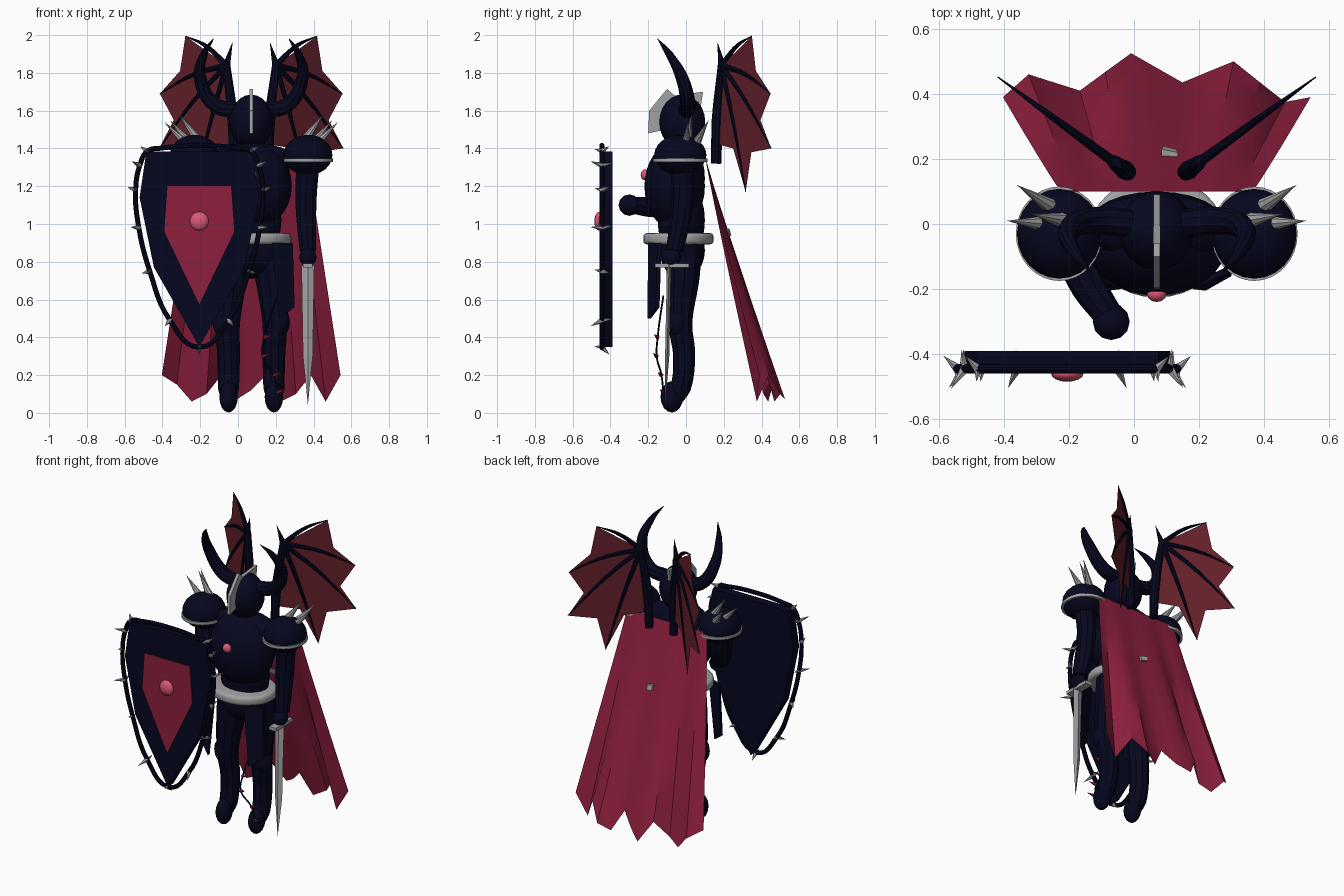
import bpy, bmesh, math
from mathutils import Vector, Matrix

old = bpy.data.objects.get("Cube")
if old:
    bpy.data.objects.remove(old, do_unlink=True)

CX = 0.07          # body centre line
SX = -0.205        # shield centre line


def colour(name, rgb):
    m = bpy.data.materials.new(name)
    m.use_nodes = True
    m.diffuse_color = (*rgb, 1)
    m.node_tree.nodes["Principled BSDF"].inputs["Base Color"].default_value = (*rgb, 1)
    return m


NAVY = colour("dark navy armour", (0.0018, 0.0022, 0.0135))
STEEL = colour("steel grey", (0.36, 0.36, 0.37))
CRIMSON = colour("crimson cloth", (0.27, 0.014, 0.048))
MAROON = colour("maroon membrane", (0.125, 0.014, 0.023))
PINK = colour("pink gem", (0.72, 0.10, 0.18))


def finish(ob, mat, smooth=True):
    ob.data.materials.clear()
    ob.data.materials.append(mat)
    bpy.ops.object.select_all(action='DESELECT')
    ob.select_set(True)
    bpy.context.view_layer.objects.active = ob
    if ob.type == 'CURVE':
        bpy.ops.object.convert(target='MESH')
        ob = bpy.context.object
    if smooth:
        bpy.ops.object.shade_smooth_by_angle(angle=math.radians(35))
    return ob


def from_bmesh(name, bm, mat, smooth=True):
    me = bpy.data.meshes.new(name)
    bm.to_mesh(me)
    bm.free()
    ob = bpy.data.objects.new(name, me)
    bpy.context.collection.objects.link(ob)
    return finish(ob, mat, smooth)


def ball(name, centre, radii, mat, seg=24):
    bm = bmesh.new()
    bmesh.ops.create_uvsphere(bm, u_segments=seg, v_segments=seg // 2, radius=1,
                              matrix=Matrix.Translation(centre) @ Matrix.Diagonal((*radii, 1)))
    return from_bmesh(name, bm, mat)


def disc(name, centre, radii, depth, mat, bevel=0.0):
    bm = bmesh.new()
    bmesh.ops.create_cone(bm, cap_ends=True, segments=32, radius1=1, radius2=1, depth=depth,
                          matrix=Matrix.Translation(centre) @ Matrix.Diagonal((*radii, 1, 1)))
    if bevel:
        rims = [e for e in bm.edges if abs(e.verts[0].co.z - e.verts[1].co.z) < 1e-4]
        bmesh.ops.bevel(bm, geom=rims, offset=bevel, segments=3, affect='EDGES', profile=0.5)
    return from_bmesh(name, bm, mat)


def tube(name, points, radii, mat, closed=False):
    cu = bpy.data.curves.new(name, 'CURVE')
    cu.dimensions = '3D'
    cu.bevel_depth = 1
    cu.bevel_resolution = 3
    cu.resolution_u = 6
    cu.use_fill_caps = True
    sp = cu.splines.new('BEZIER')
    sp.bezier_points.add(len(points) - 1)
    sp.use_cyclic_u = closed
    for bp, p, r in zip(sp.bezier_points, points, radii):
        bp.co, bp.radius = p, r
        bp.handle_left_type = bp.handle_right_type = 'AUTO'
    ob = bpy.data.objects.new(name, cu)
    bpy.context.collection.objects.link(ob)
    return finish(ob, mat)


def spike(name, base, tip, r, mat, seg=8):
    base, tip = Vector(base), Vector(tip)
    d = tip - base
    bm = bmesh.new()
    bmesh.ops.create_cone(bm, cap_ends=True, segments=seg, radius1=r, radius2=0, depth=d.length,
                          matrix=Matrix.Translation((base + tip) / 2) @ d.to_track_quat('Z', 'Y').to_matrix().to_4x4())
    return from_bmesh(name, bm, mat)


def plate(name, points, push, mat):
    bm = bmesh.new()
    f = bm.faces.new([bm.verts.new(p) for p in points])
    ext = bmesh.ops.extrude_face_region(bm, geom=[f], use_keep_orig=True)
    bmesh.ops.translate(bm, vec=push, verts=[v for v in ext["geom"] if isinstance(v, bmesh.types.BMVert)])
    bmesh.ops.recalc_face_normals(bm, faces=bm.faces)
    return from_bmesh(name, bm, mat, False)


# head, crest and torso
ball("helmet", (CX, -0.02, 1.54), (0.115, 0.122, 0.145), NAVY)
crest = [(-0.2, 1.48), (-0.195, 1.6), (-0.1, 1.715), (-0.06, 1.68), (0.09, 1.7), (0.075, 1.6), (-0.02, 1.6), (-0.11, 1.5)]
plate("helmet_crest", [(CX - 0.01, y, z) for y, z in crest], (0.02, 0, 0), STEEL)
ball("collar", (CX, -0.01, 1.35), (0.22, 0.1, 0.08), NAVY)
ball("chest", (CX, -0.06, 1.2), (0.215, 0.16, 0.23), NAVY, 32)
ball("upper_back", (CX, 0.0, 1.24), (0.21, 0.1, 0.19), NAVY)
ball("abdomen", (CX, -0.025, 1.02), (0.16, 0.125, 0.22), NAVY)
ball("pelvis", (CX, -0.02, 0.86), (0.18, 0.12, 0.15), NAVY)
ball("chest_gem", (CX, -0.215, 1.26), (0.03, 0.025, 0.03), PINK, 12)
disc("belt", (CX, -0.04, 0.922), (0.212, 0.186), 0.06, STEEL, 0.02)
plate("back_clasp", [(0.085, 0.205, 0.975), (0.135, 0.195, 0.965), (0.13, 0.205, 0.935), (0.09, 0.215, 0.94)], (0, 0.025, 0), STEEL)

# parts repeated on both sides
WING_EDGE = [(0.63, 1.995), (0.7, 1.81), (0.96, 1.69), (0.78, 1.55), (0.97, 1.4),
             (0.62, 1.38), (0.52, 1.17), (0.3, 1.4), (0.05, 1.42)]
for side, label in ((1, "left"), (-1, "right")):
    def at(dx, y, z):
        return (CX + side * dx, y, z)

    def wing(s, z):
        return at(0.09 + 0.41 * s, 0.16 + 0.3 * s, z)

    tube(label + "_horn", [at(0.07, 0, 1.6), at(0.19, 0.01, 1.63), at(0.27, -0.02, 1.77), at(0.25, -0.09, 1.9), at(0.2, -0.15, 1.98)],
         [0.045, 0.042, 0.034, 0.02, 0.002], NAVY)

    # shoulder guard with rim and spikes
    ball(label + "_shoulder", at(0.3, -0.03, 1.365), (0.13, 0.138, 0.107), NAVY)
    disc(label + "_shoulder_rim", at(0.3, -0.03, 1.337), (0.133, 0.145), 0.018, STEEL)
    for base, tip in (((0.34, 0.0, 1.42), (0.46, 0.01, 1.54)), ((0.32, 0.05, 1.42), (0.43, 0.12, 1.55)),
                      ((0.28, 0.01, 1.44), (0.385, 0.03, 1.585))):
        spike(label + "_shoulder_spike", at(*base), at(*tip), 0.026, STEEL)

    # leg, knee and hip plate
    tube(label + "_leg", [at(0.09, -0.01, 0.9), at(0.11, -0.015, 0.72), at(0.125, -0.03, 0.47), at(0.12, -0.01, 0.3),
                          at(0.12, -0.03, 0.13), at(0.12, -0.08, 0.03)],
         [0.1, 0.09, 0.065, 0.06, 0.056, 0.025], NAVY)
    ball(label + "_foot", at(0.12, -0.075, 0.085), (0.049, 0.06, 0.083), NAVY, 16)
    ball(label + "_knee", at(0.14, -0.045, 0.48), (0.065, 0.055, 0.085), NAVY, 16)
    plate(label + "_hip_plate", [at(0.11, -0.2, 0.9), at(0.22, -0.15, 0.9), at(0.23, -0.16, 0.56), at(0.15, -0.205, 0.5)],
          (0, 0.02, 0), NAVY)

    # wing: arm, claw, finger bones and membrane
    joint = wing(0.1, 1.84)
    tube(label + "_wing_arm", [wing(0, 1.32), wing(0.02, 1.55), joint], [0.027, 0.03, 0.022], NAVY)
    spike(label + "_wing_claw", joint, wing(0.02, 1.965), 0.02, NAVY)
    for s, z in WING_EDGE[0:7:2]:
        mid = wing((s + 0.1) / 2, (z + 1.84) / 2 + 0.025)
        tube(label + "_wing_finger", [joint, mid, wing(s, z)], [0.016, 0.011, 0.002], NAVY)
    bm = bmesh.new()
    hub = bm.verts.new(joint)
    edge = [bm.verts.new(wing(s, z)) for s, z in WING_EDGE]
    for a, b in zip(edge, edge[1:]):
        bm.faces.new((hub, a, b))
    from_bmesh(label + "_wing_membrane", bm, MAROON, False)

# left arm holding the sword
tube("left_arm", [(0.37, -0.02, 1.34), (0.36, -0.02, 1.1), (0.37, -0.06, 0.86)], [0.065, 0.058, 0.046], NAVY)
ball("left_hand", (0.37, -0.08, 0.825), (0.046, 0.055, 0.05), NAVY, 12)
plate("sword_guard", [(0.345, -0.165, 0.77), (0.395, -0.165, 0.77), (0.395, 0.015, 0.77), (0.345, 0.015, 0.77)], (0, 0, 0.022), STEEL)
bm = bmesh.new()
tip = bm.verts.new((0.37, -0.11, 0.04))
rings = [[bm.verts.new((0.37 + w * u, -0.09 + 0.011 * v - (0.78 - z) * 0.02, z)) for u, v in ((1, 0), (0, 1), (-1, 0), (0, -1))]
         for z, w in ((0.78, 0.034), (0.3, 0.026))]
bm.faces.new(rings[0])
for i in range(4):
    j = (i + 1) % 4
    bm.faces.new((rings[0][i], rings[0][j], rings[1][j], rings[1][i]))
    bm.faces.new((rings[1][i], rings[1][j], tip))
bmesh.ops.recalc_face_normals(bm, faces=bm.faces)
from_bmesh("sword_blade", bm, STEEL, False)

# right arm reaching towards the shield
tube("right_upper_arm", [(-0.23, -0.02, 1.34), (-0.215, -0.04, 1.2), (-0.19, -0.09, 1.09)], [0.065, 0.06, 0.056], NAVY)
tube("right_forearm", [(-0.2, -0.06, 1.09), (-0.14, -0.19, 1.09), (-0.08, -0.28, 1.1)], [0.06, 0.055, 0.045], NAVY)
ball("right_hand", (-0.07, -0.3, 1.1), (0.057, 0.057, 0.057), NAVY, 12)


# shield: board, inlay, gem, round rim and spikes
def both_sides(half, y):
    pts = [(SX + dx, y, z) for dx, z in half]
    return pts + [(SX - dx, y, z) for dx, z in reversed(half) if dx > 0]


plate("shield_board", both_sides([(0.28, 1.385), (0.316, 1.14), (0.24, 0.77), (0, 0.35)], -0.39), (0, -0.06, 0), NAVY)
plate("shield_inlay", both_sides([(0.168, 1.2), (0.185, 0.96), (0, 0.575)], -0.45), (0, -0.007, 0), CRIMSON)
ball("shield_gem", (SX, -0.46, 1.015), (0.05, 0.025, 0.05), PINK, 16)
rim = both_sides([(0, 1.415), (0.2, 1.402), (0.275, 1.385), (0.315, 1.31), (0.337, 1.18), (0.32, 0.98),
                  (0.262, 0.75), (0.155, 0.49), (0, 0.348)], -0.445)
tube("shield_rim", rim, [0.014] * len(rim), NAVY, True)
for i, p in enumerate(rim[2:-1]):
    base = Vector(p)
    out = Vector((base.x - SX, 0, (base.z - 1.0) * 0.4)).normalized()
    lean = -0.06 if i % 2 else 0.04
    spike("shield_spike", base, base + out * 0.045 + Vector((0, lean, 0.005)), 0.016, STEEL, 6)
    spike("shield_front_spike", base, base + out * 0.005 + Vector((0, -lean, 0.01)), 0.013, STEEL, 6)

# thorny lash hanging beside the left leg
lash = [(0.21, -0.12, 0.62), (0.14, -0.15, 0.4), (0.13, -0.155, 0.3), (0.19, -0.13, 0.2), (0.21, -0.12, 0.11)]
tube("thorn_lash", lash, [0.005] * 5, NAVY)
for x, y, z in lash[1:]:
    spike("lash_thorn", (x, y, z), (x + 0.045, y - 0.02, z + 0.015), 0.012, CRIMSON, 5)

# cape: evenly spaced pleats widen from the shoulders to a jagged hem
HEM_Y = [0.39, 0.46, 0.435, 0.41, 0.468, 0.525, 0.48, 0.435, 0.468, 0.5, 0.437, 0.375, 0.39]
HEM_Z = [0.2, 0.15, 0.06, 0.1, 0.2, 0.07, 0.12, 0.2, 0.06, 0.1, 0.2, 0.06, 0.2]
ROWS = 8
bm = bmesh.new()
grid = []
for i, (hem_y, hem_z) in enumerate(zip(HEM_Y, HEM_Z)):
    u = i / 6 - 1
    column = []
    for r in range(ROWS + 1):
        t = r / ROWS
        column.append(bm.verts.new((CX + u * (0.295 + 0.178 * t), 0.1 + (hem_y - 0.1) * t ** 1.05, 1.36 + (hem_z - 1.36) * t)))
    grid.append(column)
for a, b in zip(grid, grid[1:]):
    for r in range(ROWS):
        bm.faces.new((a[r], b[r], b[r + 1], a[r + 1]))
bmesh.ops.recalc_face_normals(bm, faces=bm.faces)
from_bmesh("cape", bm, CRIMSON)
